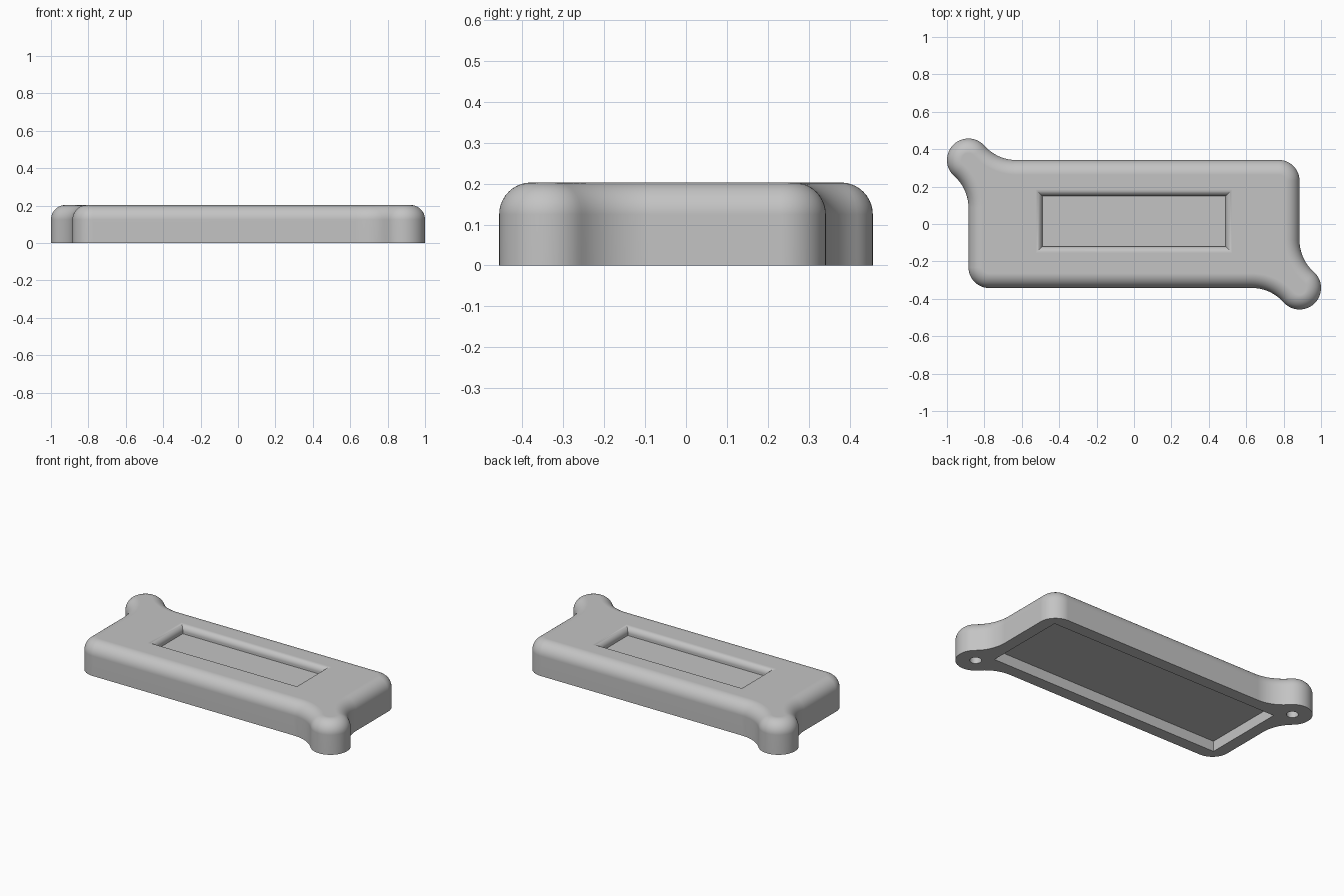
import bpy, bmesh
from math import sin, cos, pi, atan2

cube = bpy.data.objects.get("Cube")
if cube:
    bpy.data.objects.remove(cube)

# Main dimensions
HX, HY, TOP = 0.885, 0.342, 0.203      # half size of the body, height
CORNER, LOBE, ROUND = 0.11, 0.115, 0.078
REACH = 0.255                          # lobe centre to start of its fillet
FILLET = (REACH**2 - LOBE**2) / (2 * LOBE)
RIM, FLOOR = 0.035, 0.155              # window rim rounding, window floor height
CAVITY, HOLE_DEPTH = 0.066, 0.12
BELOW, ABOVE = -0.1, 0.3               # cutters overshoot the body


def arc(cx, cy, r, a0, a1, n):
    return [(cx + r * cos(a0 + (a1 - a0) * i / n),
             cy + r * sin(a0 + (a1 - a0) * i / n)) for i in range(n + 1)]


def outline(d):
    """Body outline moved inward by d: two plain corners, two lobed ones."""
    t = atan2(FILLET, REACH)
    half = arc(HX - CORNER, HY - CORNER, CORNER - d, 0, pi / 2, 12)
    half += arc(-HX + REACH, HY + FILLET, FILLET + d, -pi / 2, t - pi, 12)
    half += arc(-HX, HY, LOBE - d, t, 3 * pi / 2 - t, 28)[1:-1]
    half += arc(-HX - FILLET, HY - REACH, FILLET + d, pi / 2 - t, 0, 12)
    return half + [(-x, -y) for x, y in half]


def rect(hx, hy, cy=0.0):
    return [(hx, cy - hy), (hx, cy + hy), (-hx, cy + hy), (-hx, cy - hy)]


def loft(name, levels):
    """Closed solid skinned over a stack of (points, z) rings."""
    bm = bmesh.new()
    rings = [[bm.verts.new((x, y, z)) for x, y in pts] for pts, z in levels]
    for a, b in zip(rings, rings[1:]):
        for i in range(len(a)):
            j = (i + 1) % len(a)
            bm.faces.new((a[i], a[j], b[j], b[i]))
    bm.faces.new(rings[0][::-1])
    bm.faces.new(rings[-1])
    bmesh.ops.recalc_face_normals(bm, faces=bm.faces[:])
    mesh = bpy.data.meshes.new(name)
    bm.to_mesh(mesh)
    bm.free()
    obj = bpy.data.objects.new(name, mesh)
    bpy.context.collection.objects.link(obj)
    return obj


# Body with rounded top edge
quarter = [i * pi / 20 for i in range(11)]
case = loft("case_shell", [(outline(0), 0)] + [
    (outline(ROUND * (1 - cos(a))), TOP - ROUND * (1 - sin(a))) for a in quarter])

# Plain grey material
grey = bpy.data.materials.new("plain grey")
grey.use_nodes = True
grey.diffuse_color = (0.55, 0.55, 0.55, 1)
grey.node_tree.nodes["Principled BSDF"].inputs["Base Color"].default_value = grey.diffuse_color
case.data.materials.append(grey)

# Recessed window with rounded rim
window = [(rect(0.49, 0.135, 0.015), FLOOR)]
for a in reversed(quarter):
    grow = RIM * (1 - sin(a))
    window.append((rect(0.49 + grow, 0.135 + grow, 0.015), TOP - RIM * (1 - cos(a))))
window.append((window[-1][0], ABOVE))
cutters = [loft("window_cutter", window)]

# Underside cavity and two blind screw holes
cavity = rect(0.81, 0.265)
cutters.append(loft("cavity_cutter", [(cavity, BELOW), (cavity, CAVITY)]))
for side, s in (("left", 1), ("right", -1)):
    hole = arc(s * HX, -s * HY, 0.034, 0, 2 * pi, 24)[:-1]
    cutters.append(loft(side + "_hole_cutter", [(hole, BELOW), (hole, HOLE_DEPTH)]))

# Cut the openings, then drop the cutters
bpy.context.view_layer.objects.active = case
case.select_set(True)
for cutter in cutters:
    cutter.hide_render = True
    mod = case.modifiers.new(cutter.name, "BOOLEAN")
    mod.operation, mod.solver, mod.object = "DIFFERENCE", "EXACT", cutter
    bpy.ops.object.modifier_apply(modifier=mod.name)
    bpy.data.objects.remove(cutter)

# Smooth rounds, crisp rims, flat top
bpy.ops.object.shade_smooth_by_angle(angle=pi / 6)
flat = case.modifiers.new("flat_tops", "WEIGHTED_NORMAL")
flat.keep_sharp = True
